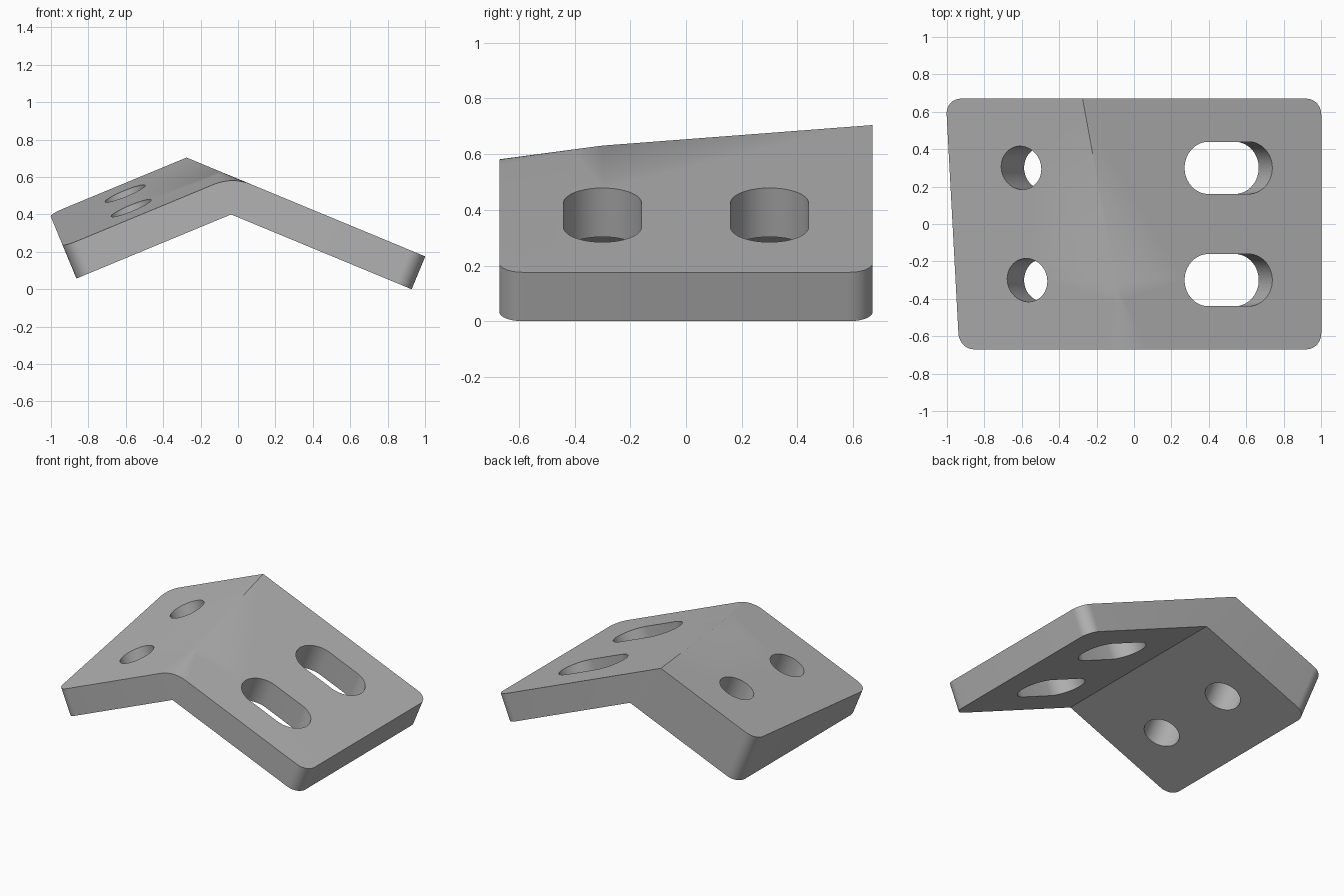
import bpy, bmesh, math
from mathutils import Vector

cube = bpy.data.objects.get("Cube")
if cube:
    bpy.data.objects.remove(cube, do_unlink=True)

# Main dimensions
ANGLE = math.radians(22.5)
C, S = math.cos(ANGLE), math.sin(ANGLE)
HALF_DEPTH = 0.67
CORNER = 0.085
THICK = 0.19
LEN_LEFT, LEN_RIGHT = 0.895, 1.045
INNER_BEND = Vector((-0.037, 0, 0.4))
DIR = {"left": Vector((-C, 0, -S)), "right": Vector((C, 0, -S))}
UP = {"left": Vector((-S, 0, C)), "right": Vector((S, 0, C))}

grey = bpy.data.materials.new("plain_grey")
grey.use_nodes = True
grey.diffuse_color = (0.45, 0.45, 0.45, 1)
grey.node_tree.nodes["Principled BSDF"].inputs["Base Color"].default_value = grey.diffuse_color


def at(side, along, height, y):
    """Point on one arm: distance from the bend, height above its underside."""
    return INNER_BEND + DIR[side] * along + UP[side] * height + Vector((0, y, 0))


def section(y, inset):
    """Cross-section of the bracket at depth y, with the arm ends pulled in."""
    wedge = 0.278 + 0.1405 * y
    left, right = LEN_LEFT - inset, LEN_RIGHT - inset
    # Ridge where the two upper planes meet
    a, b = at("left", 0, wedge, y), at("right", 0, THICK, y)
    x = (b.z - a.z + (a.x + b.x) * S / C) * C / (2 * S)
    ridge = Vector((x, y, a.z + (x - a.x) * S / C))
    # Ridge rounding fades out towards the back
    reach = 0.11 * max(0, (-0.3 - y) / 0.37)
    p, q = ridge + DIR["right"] * reach, ridge + DIR["left"] * reach
    arc = []
    for i in range(9):
        t = i / 8
        arc.append(p * (1 - t) ** 2 + ridge * 2 * t * (1 - t) + q * t * t)
    return [at("left", left, 0, y), at("left", 0, 0, y), at("right", right, 0, y),
            at("right", right, THICK, y), *arc, at("left", left, wedge, y)]


def mesh_object(name, bm):
    bmesh.ops.recalc_face_normals(bm, faces=bm.faces)
    mesh = bpy.data.meshes.new(name)
    bm.to_mesh(mesh)
    bm.free()
    mesh.materials.append(grey)
    obj = bpy.data.objects.new(name, mesh)
    bpy.context.collection.objects.link(obj)
    return obj


# Bracket body lofted from front to back, with rounded arm corners
rounding = []
for i in range(11):
    a = math.pi / 2 * i / 10
    rounding.append((HALF_DEPTH - CORNER * (1 - math.sin(a)), CORNER * (1 - math.cos(a))))
stations = [(-y, e) for y, e in reversed(rounding)]
stations += [(-0.5, 0), (-0.4, 0), (-0.3, 0)] + rounding

bm = bmesh.new()
rings = [[bm.verts.new(p) for p in section(y, e)] for y, e in stations]
for r0, r1 in zip(rings, rings[1:]):
    for i in range(len(r0)):
        j = (i + 1) % len(r0)
        bm.faces.new((r0[i], r0[j], r1[j], r1[i]))
bm.faces.new(rings[0])
bm.faces.new(rings[-1])
bmesh.ops.remove_doubles(bm, verts=bm.verts, dist=0.0001)
bmesh.ops.dissolve_degenerate(bm, edges=bm.edges, dist=0.0001)
bracket = mesh_object("angled_bracket", bm)


def add_hole(bm, side, along, y, radius, stretch):
    """Round or slotted prism running square through one arm."""
    base = []
    for i in range(48):
        a = 2 * math.pi * (i + 0.5) / 48
        shift = math.copysign(stretch, math.cos(a))
        base.append(bm.verts.new(at(side, along + shift + radius * math.cos(a),
                                    -0.1, y + radius * math.sin(a))))
    face = bm.faces.new(base)
    out = bmesh.ops.extrude_face_region(bm, geom=[face])
    tops = [g for g in out["geom"] if isinstance(g, bmesh.types.BMVert)]
    bmesh.ops.translate(bm, verts=tops, vec=UP[side] * 0.6)


# Two round holes and two slots
bm = bmesh.new()
for y in (-0.3, 0.3):
    add_hole(bm, "left", 0.48, y, 0.116, 0)
    add_hole(bm, "right", 0.508, y, 0.14, 0.114)
cutter = mesh_object("hole_cutter", bm)
cutter.hide_render = True

cut = bracket.modifiers.new("holes", "BOOLEAN")
cut.operation = "DIFFERENCE"
cut.solver = "EXACT"
cut.object = cutter
bpy.ops.object.select_all(action="DESELECT")
bracket.select_set(True)
bpy.context.view_layer.objects.active = bracket
bpy.ops.object.modifier_apply(modifier=cut.name)
bpy.data.objects.remove(cutter, do_unlink=True)
bpy.ops.object.shade_smooth_by_angle(angle=math.radians(30))
